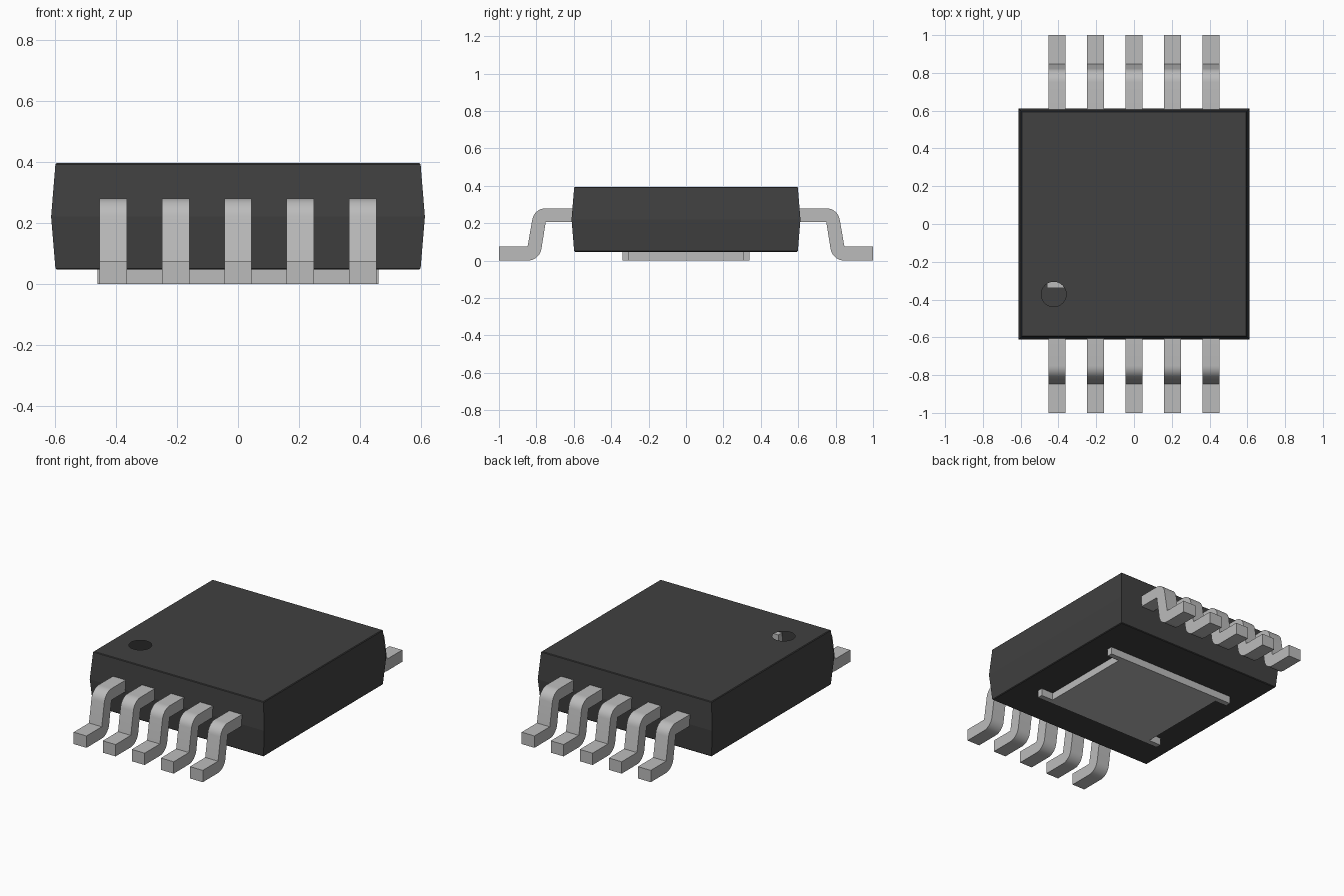
import bpy, bmesh, math

cube = bpy.data.objects.get("Cube")
if cube:
    bpy.data.objects.remove(cube, do_unlink=True)


def material(name, value):
    mat = bpy.data.materials.new(name)
    mat.use_nodes = True
    col = (value, value, value, 1)
    mat.diffuse_color = col
    mat.node_tree.nodes["Principled BSDF"].inputs["Base Color"].default_value = col
    return mat


CASE = material("dark_grey_plastic", 0.052)
METAL = material("light_grey_metal", 0.50)


def make_object(name, bm, mat):
    bmesh.ops.recalc_face_normals(bm, faces=bm.faces)
    mesh = bpy.data.meshes.new(name)
    bm.to_mesh(mesh)
    bm.free()
    mesh.materials.append(mat)
    obj = bpy.data.objects.new(name, mesh)
    bpy.context.collection.objects.link(obj)
    return obj


def prism(name, outline, to_3d, start, end, mat):
    """Extrude a closed 2D outline from start to end; to_3d places its points."""
    bm = bmesh.new()
    a = [bm.verts.new(to_3d(p, start)) for p in outline]
    b = [bm.verts.new(to_3d(p, end)) for p in outline]
    bm.faces.new(a)
    bm.faces.new(b[::-1])
    for i in range(len(a)):
        j = (i + 1) % len(a)
        bm.faces.new((a[i], b[i], b[j], a[j]))
    return make_object(name, bm, mat)


def arc(cx, cy, r, a0, a1, n=8):
    angles = [math.radians(a0 + (a1 - a0) * i / n) for i in range(n + 1)]
    return [(cx + r * math.cos(t), cy + r * math.sin(t)) for t in angles]


# Hollow case: square rings, widest at mid height
bm = bmesh.new()
rings = []
for half, z in [(0.594, 0.047), (0.598, 0.051), (0.612, 0.22), (0.598, 0.391), (0.594, 0.395)]:
    rings.append([bm.verts.new((sx * half, sy * half, z))
                  for sx, sy in ((-1, -1), (1, -1), (1, 1), (-1, 1))])
bm.faces.new(rings[0][::-1])
for lo, hi in zip(rings, rings[1:]):
    for i in range(4):
        j = (i + 1) % 4
        bm.faces.new((lo[i], lo[j], hi[j], hi[i]))
# Top face with the open round pin-one marker
top = rings[-1]
edges = [bm.edges.get((top[i], top[(i + 1) % 4])) for i in range(4)]
circle = [bm.verts.new((x, y, 0.395)) for x, y in arc(-0.425, -0.372, 0.066, 0, 360, 32)[:-1]]
edges += [bm.edges.new((circle[i], circle[(i + 1) % 32])) for i in range(32)]
bmesh.ops.triangle_fill(bm, edges=edges, use_beauty=True, normal=(0, 0, 1))
make_object("case", bm, CASE)

# Thermal pad: a plate with a wider flange at each end
quarter = [(0.46, 0.34), (0.46, 0.305), (0.375, 0.305)]
half = quarter + [(x, -y) for x, y in reversed(quarter)]
pad = half + [(-x, -y) for x, y in half]
prism("thermal_pad", pad, lambda p, z: (p[0], p[1], z), 0.0, 0.075, METAL)

# Gull-wing leads: side profile in (distance from centre, height)
profile = ([(0.57, 0.28)] + arc(0.75, 0.207, 0.073, 90, 9)
           + [(0.847, 0.075), (1.0, 0.075), (1.0, 0.0)]
           + arc(0.847, 0.075, 0.075, 270, 189)
           + [(0.75, 0.207), (0.57, 0.207)])
for side, label in ((-1, "front"), (1, "back")):
    for i in range(5):
        x = (i - 2) * 0.204
        lead = prism(f"{label}_lead_{i + 1}", profile,
                     lambda p, px: (px, side * p[0], p[1]), x - 0.045, x + 0.045, METAL)
        bpy.ops.object.select_all(action="DESELECT")
        lead.select_set(True)
        bpy.context.view_layer.objects.active = lead
        bpy.ops.object.shade_smooth_by_angle(angle=math.radians(30))
